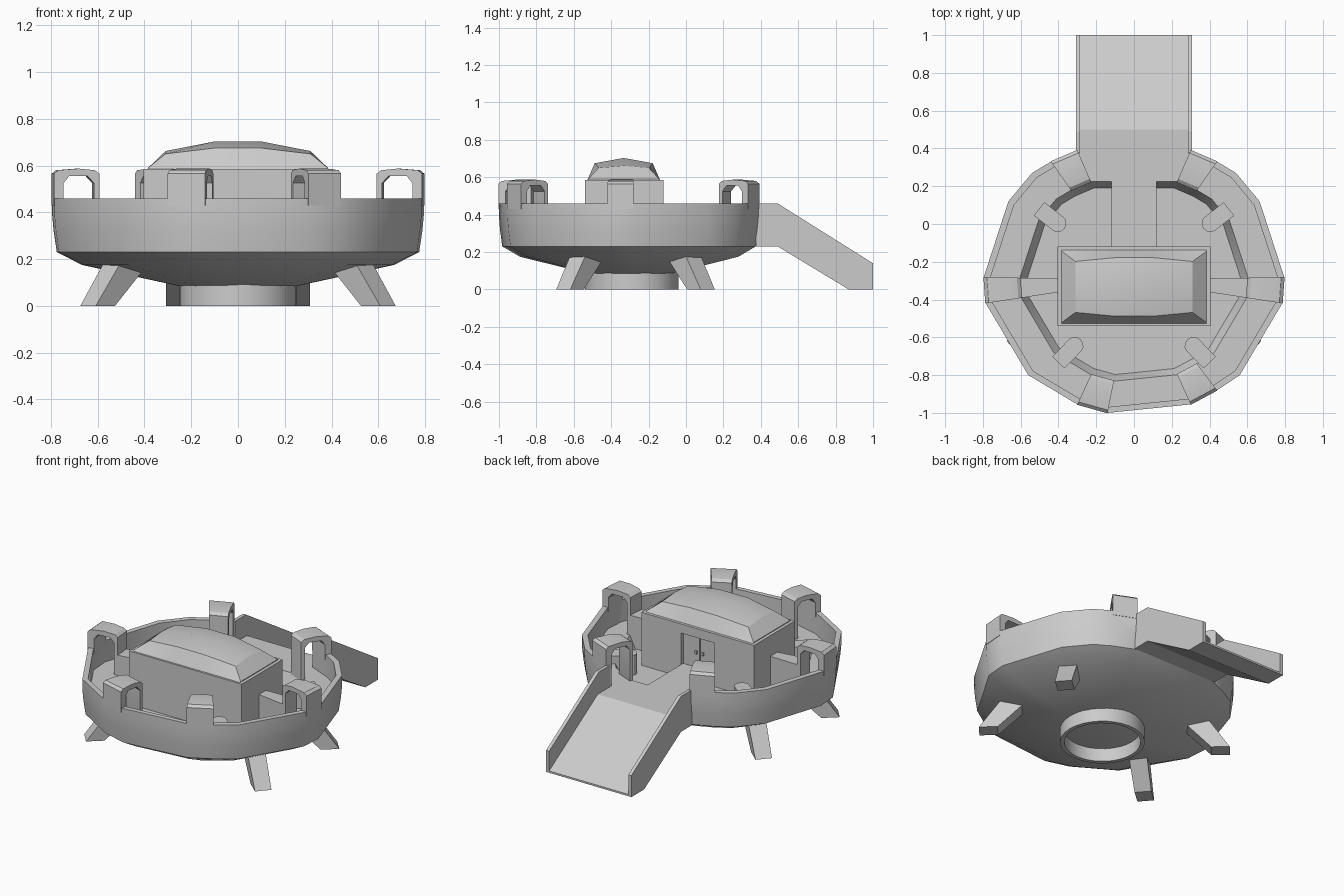
import bpy, bmesh, math
from mathutils import Vector

cube = bpy.data.objects.get("Cube")
if cube:
    bpy.data.objects.remove(cube)

mat = bpy.data.materials.new("plain_grey")
mat.use_nodes = True
GREY = (0.6, 0.6, 0.6, 1)
mat.diffuse_color = GREY
mat.node_tree.nodes["Principled BSDF"].inputs["Base Color"].default_value = GREY

CENTRE = Vector((0, -0.3))
DECK, WELL, RIM = 0.32, 0.24, 0.46


def finish(name, bm, smooth=True):
    bmesh.ops.recalc_face_normals(bm, faces=bm.faces)
    mesh = bpy.data.meshes.new(name)
    bm.to_mesh(mesh)
    bm.free()
    mesh.materials.append(mat)
    obj = bpy.data.objects.new(name, mesh)
    bpy.context.collection.objects.link(obj)
    if smooth:
        bpy.ops.object.select_all(action='DESELECT')
        obj.select_set(True)
        bpy.context.view_layer.objects.active = obj
        bpy.ops.object.shade_smooth_by_angle(angle=math.radians(30))
    return obj


def bridge(name, a, b, smooth=False):
    """Solid between two matching loops of points."""
    bm = bmesh.new()
    va, vb = ([bm.verts.new(p) for p in loop] for loop in (a, b))
    n = len(a)
    for i in range(n):
        j = (i + 1) % n
        bm.faces.new((va[i], va[j], vb[j], vb[i]))
    bm.faces.new(va)
    bm.faces.new(vb)
    return finish(name, bm, smooth)


def box(name, x0, x1, y0, y1, z0, z1):
    base = [(x0, y0), (x1, y0), (x1, y1), (x0, y1)]
    return bridge(name, [(x, y, z0) for x, y in base], [(x, y, z1) for x, y in base])


def side_prism(name, x0, x1, profile):
    return bridge(name, [(x0, y, z) for y, z in profile], [(x1, y, z) for y, z in profile])


def radial(p, s, z):
    q = CENTRE + (Vector(p) - CENTRE) * s
    return (q.x, q.y, z)


# Saucer hull: the outline starts and ends at the entrance
half = [(0.3, 0.39), (0.44, 0.33), (0.54, 0.27), (0.665, 0.12), (0.795, -0.28),
        (0.785, -0.42), (0.56, -0.8), (0.44, -0.88), (0.3, -0.955)]
outline = half + [(-0.14, -1.0), (-0.3, -0.955)] + [(-x, y) for x, y in half[6::-1]]
levels = [(0.32, 0.085), (0.84, 0.175), (0.975, 0.23), (0.992, DECK), (1, 0.39), (1, RIM),
          (0.955, RIM), (0.955, DECK), (0.76, DECK), (0.71, WELL)]
bm = bmesh.new()
rings = [[bm.verts.new(radial(p, s, z)) for p in outline] for s, z in levels]
n = len(outline)
for k in range(len(rings) - 1):
    lo, hi = rings[k], rings[k + 1]
    for i in range(n):
        j = (i + 1) % n
        if j == 0 and 3 <= k <= 6:      # open entrance
            continue
        bm.faces.new((lo[i], lo[j], hi[j], hi[i]))
for i in (0, n - 1):                    # wall ends beside the entrance
    bm.faces.new([rings[k][i] for k in range(3, 8)])
bm.faces.new(rings[0])
bm.faces.new(rings[-1])
finish("saucer_hull", bm)

# Arches over the walkway
arch_section = [(1.003, 0.43), (1.003, 0.565), (0.98, 0.58), (0.87, 0.587), (0.78, 0.58),
                (0.755, 0.565), (0.755, WELL), (0.785, DECK), (0.785, 0.525), (0.82, 0.555),
                (0.92, 0.555), (0.95, 0.525), (0.95, 0.43)]
spans = {"left_arch": (4, 5), "right_arch": (n - 5, n - 6), "back_left_arch": (0, 1),
         "back_right_arch": (n - 1, n - 2), "front_left_arch": (7, 8), "front_right_arch": (9, 10)}
for name, (i, j) in spans.items():
    bridge(name, [radial(outline[i], s, z) for s, z in arch_section],
           [radial(outline[j], s, z) for s, z in arch_section], True)

# Tapered buttresses from the side arches to the cabin
buttress = [(0.77, WELL), (0.77, 0.45), (0.5, 0.45), (0.5, WELL)]
for name in ("left", "right"):
    i, j = spans[name + "_arch"]
    bridge(name + "_buttress", [radial(outline[i], s, z) for s, z in buttress],
           [radial(outline[j], s, z) for s, z in buttress])

# Path from the ramp to the door
box("entrance_path", -0.12, 0.12, -0.15, 0.235, WELL - 0.02, DECK)

# Cabin with recessed double door
box("cabin_body", -0.405, 0.405, -0.54, -0.15, WELL - 0.02, 0.585)
for s, side in ((1, "left"), (-1, "right")):
    x0, x1 = sorted((s * 0.12, s * 0.405))
    box(side + "_door_wall", x0, x1, -0.15, -0.12, WELL - 0.02, 0.585)
    x0, x1 = sorted((s * 0.004, s * 0.116))
    box(side + "_door_leaf", x0, x1, -0.15, -0.142, DECK, 0.52)
    x0, x1 = sorted((s * 0.015, s * 0.03))
    box(side + "_door_handle", x0, x1, -0.142, -0.13, 0.41, 0.43)
box("door_lintel", -0.12, 0.12, -0.15, -0.12, 0.525, 0.585)

# Curved hipped roof
stations = [(-0.385, 0.19, 0.59, 0.59), (-0.31, 0.135, 0.65, 0.662), (-0.1, 0.155, 0.675, 0.703)]
stations += [(-x, w, a, b) for x, w, a, b in stations[::-1]]
bm = bmesh.new()
rows = []
for x, w, zs, zm in stations:
    section = [(-0.195, 0.584), (-w, zs), (0, zm), (w, zs), (0.195, 0.584)]
    rows.append([bm.verts.new((x, y - 0.333, z)) for y, z in section])
for a, b in zip(rows, rows[1:]):
    for i in range(4):
        bm.faces.new((a[i], a[i + 1], b[i + 1], b[i]))
bm.faces.new(rows[0])
bm.faces.new(rows[-1])
finish("cabin_roof", bm)

# Entrance ramp and its side rails
under = [(1, 0), (0.87, 0), (0.49, 0.23)]
side_prism("ramp_floor", -0.29, 0.29, [(0.357, 0.23), (0.357, DECK), (0.5, DECK), (1, 0.012)] + under)
rail = [(0.375, 0.23), (0.375, RIM), (0.49, RIM), (1, 0.14)] + under
for s, side in ((1, "left"), (-1, "right")):
    side_prism(side + "_ramp_rail", s * 0.285, s * 0.307, rail)


# Splayed legs
def leg_loop(cx, cy, length, width, z):
    d = Vector((0.75, -0.66))
    t = Vector((-d.y, d.x))
    corners = [(-1, -1), (1, -1), (1, 1), (-1, 1)]
    pts = [Vector((cx, cy)) + d * a * length + t * b * width for a, b in corners]
    return [(p.x, p.y, z) for p in pts]


foot = leg_loop(0.6, -0.62, 0.055, 0.05, 0)
hip = leg_loop(0.46, -0.51, 0.085, 0.055, 0.21)
for sx, side in ((1, "left"), (-1, "right")):
    for back in (False, True):
        a, b = ([(sx * x, -0.54 - y if back else y, z) for x, y, z in loop] for loop in (foot, hip))
        bridge(("back_" if back else "front_") + side + "_leg", a, b)

# Round-nosed fixtures around the sunken floor
for sx, side in ((1, "left"), (-1, "right")):
    for end, x, y, deg in (("back", 0.40, 0.0, 38), ("front", 0.31, -0.64, -46)):
        ang = math.radians(deg)
        d = Vector((math.cos(ang), math.sin(ang)))
        t = Vector((-d.y, d.x))
        plan = [(0.13, 0.045), (0.13, -0.045)]
        plan += [(-0.04 * math.sin(math.pi * k / 6), -0.045 * math.cos(math.pi * k / 6)) for k in range(7)]
        pts = [Vector((x, y)) + d * u + t * v for u, v in plan]
        bridge(end + "_" + side + "_fixture", [(sx * p.x, p.y, WELL - 0.02) for p in pts],
               [(sx * p.x, p.y, 0.37) for p in pts], True)

# Hollow round base
bm = bmesh.new()
SIDES = 32
loops = []
for r, z in ((0.25, 0.1), (0.25, 0), (0.225, 0), (0.225, 0.1)):
    loops.append([bm.verts.new((r * math.cos(math.tau * k / SIDES), r * math.sin(math.tau * k / SIDES) - 0.29, z))
                  for k in range(SIDES)])
for a, b in zip(loops, loops[1:] + loops[:1]):
    for i in range(SIDES):
        j = (i + 1) % SIDES
        bm.faces.new((a[i], a[j], b[j], b[i]))
finish("base_ring", bm)
